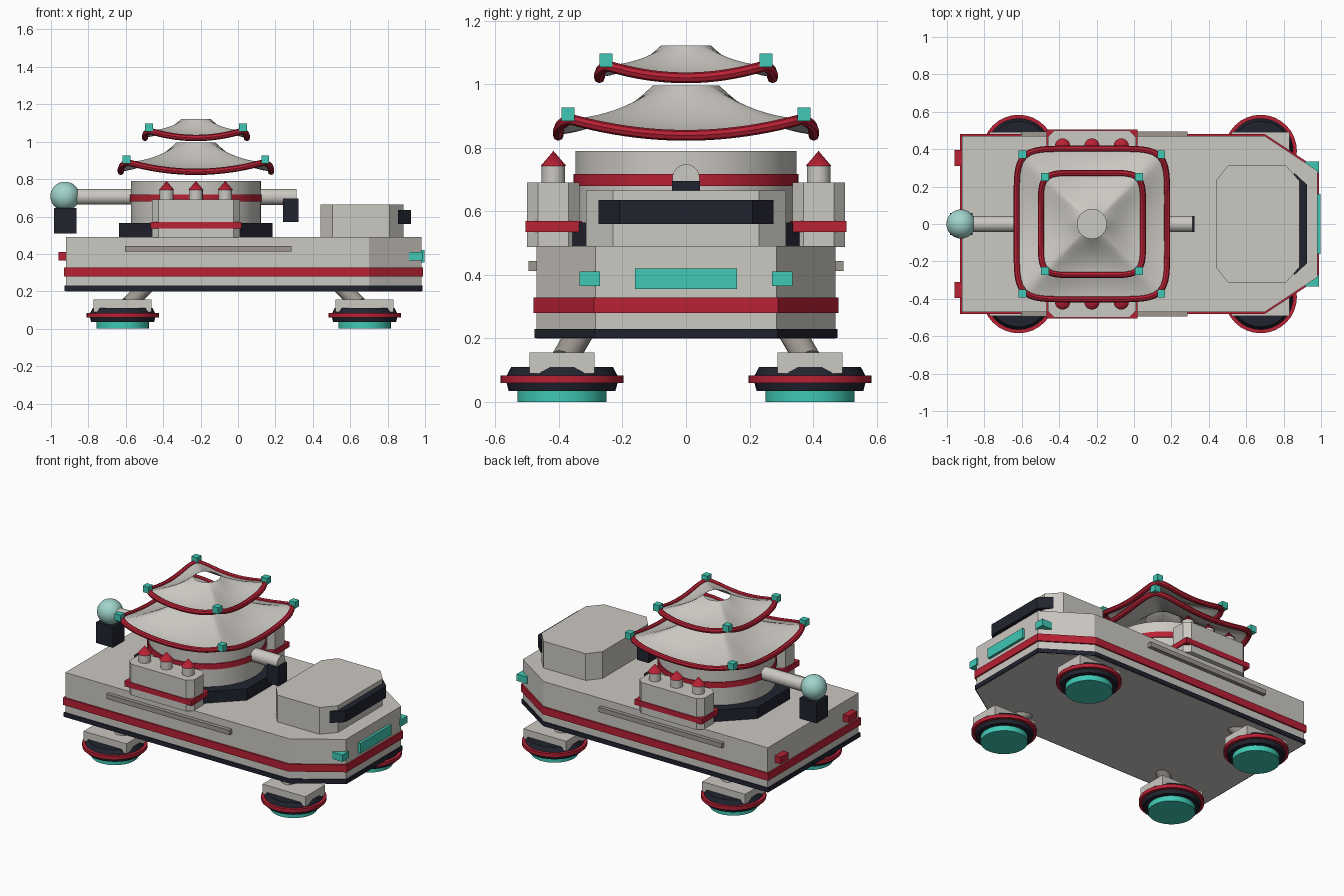
import bpy, bmesh, math
from mathutils import Vector

cube = bpy.data.objects.get("Cube")
if cube:
    bpy.data.objects.remove(cube, do_unlink=True)


def material(name, rgb):
    m = bpy.data.materials.new(name)
    m.use_nodes = True
    m.diffuse_color = (*rgb, 1)
    m.node_tree.nodes["Principled BSDF"].inputs["Base Color"].default_value = (*rgb, 1)
    return m


GREY = material("warm grey", (0.6, 0.58, 0.54))
MID = material("mid grey", (0.34, 0.31, 0.28))
RED = material("red", (0.48, 0.015, 0.035))
DARK = material("dark navy", (0.015, 0.017, 0.028))
TEAL = material("teal", (0.05, 0.58, 0.46))
PALE = material("pale teal", (0.35, 0.66, 0.6))


def finish(obj, name, mat, smooth=False):
    obj.name = name
    obj.data.materials.append(mat)
    if smooth:
        bpy.ops.object.select_all(action='DESELECT')
        obj.select_set(True)
        bpy.context.view_layer.objects.active = obj
        bpy.ops.object.shade_smooth_by_angle(angle=math.radians(40))
    return obj


def mesh_object(name, bm, mat, smooth=False):
    me = bpy.data.meshes.new(name)
    bm.to_mesh(me)
    bm.free()
    obj = bpy.data.objects.new(name, me)
    bpy.context.collection.objects.link(obj)
    return finish(obj, name, mat, smooth)


def prism(name, outline, z0, z1, mat):
    """Extrude a flat outline from z0 to z1."""
    bm = bmesh.new()
    face = bm.faces.new([bm.verts.new((x, y, z0)) for x, y in outline])
    ext = bmesh.ops.extrude_face_region(bm, geom=[face])
    tops = [v for v in ext["geom"] if isinstance(v, bmesh.types.BMVert)]
    bmesh.ops.translate(bm, verts=tops, vec=(0, 0, z1 - z0))
    bmesh.ops.recalc_face_normals(bm, faces=bm.faces)
    return mesh_object(name, bm, mat)


def box(name, x, y, z, mat):
    """Box from (min, max) pairs."""
    return prism(name, [(x[0], y[0]), (x[1], y[0]), (x[1], y[1]), (x[0], y[1])], *z, mat)


def mirrored(half):
    """Close an outline given on the +y side, listed along +x."""
    return half + [(x, -y) for x, y in reversed(half)]


def rod(name, a, b, r1, r2, mat, sides=24, smooth=True):
    """Cylinder or cone between two points."""
    a, b = Vector(a), Vector(b)
    d = b - a
    bpy.ops.mesh.primitive_cone_add(vertices=sides, radius1=r1, radius2=r2, depth=d.length,
                                    location=(a + b) / 2,
                                    rotation=d.to_track_quat('Z', 'Y').to_euler())
    return finish(bpy.context.object, name, mat, smooth)


# Hull with chamfered nose and two trim bands
def hull_outline(g):
    return mirrored([(-0.92 - g, 0.47 + g), (0.7, 0.47 + g), (0.98 + g, 0.285 + g / 2)])


prism("hull", hull_outline(0), 0.2, 0.49, GREY)
prism("lower_trim", hull_outline(0.007), 0.202, 0.23, DARK)
prism("red_trim", hull_outline(0.01), 0.28, 0.328, RED)

# Cabin and wraparound windscreen
prism("cabin", mirrored([(0.44, 0.235), (0.505, 0.315), (0.81, 0.315), (0.885, 0.23)]),
      0.485, 0.665, GREY)
prism("windscreen", mirrored([(0.855, 0.275), (0.925, 0.21)]), 0.56, 0.635, DARK)

# Lights and side rails
box("front_light", (0.97, 0.997), (-0.16, 0.16), (0.355, 0.42), TEAL)
for side, s in (("left", 1), ("right", -1)):
    def span(a, b):
        return tuple(sorted((s * a, s * b)))
    box("corner_light_" + side, (0.915, 0.99), span(0.27, 0.335), (0.365, 0.41), TEAL)
    box("tail_light_" + side, (-0.96, -0.91), span(0.31, 0.395), (0.365, 0.41), RED)
    box("side_rail_" + side, (-0.605, 0.285), span(0.46, 0.495), (0.412, 0.443), MID)

# Turret
CX = -0.225
R = 0.41 / math.cos(math.pi / 8)
prism("turret_collar", [(CX + R * math.cos((k + 0.5) * math.pi / 4),
                         R * math.sin((k + 0.5) * math.pi / 4)) for k in range(8)],
      0.485, 0.565, DARK)
rod("turret_body", (CX, 0, 0.49), (CX, 0, 0.79), 0.348, 0.348, GREY, 48)
rod("turret_band", (CX, 0, 0.68), (CX, 0, 0.717), 0.354, 0.354, RED, 48)

# Front barrel and rear sensor arm
BZ = 0.705
rod("barrel", (CX, 0, BZ), (0.312, 0, BZ), 0.043, 0.043, GREY)
box("muzzle_block", (0.24, 0.323), (-0.044, 0.044), (0.57, 0.695), DARK)
rod("rear_arm", (CX, 0, BZ), (-0.925, 0, BZ), 0.042, 0.042, GREY)
bpy.ops.mesh.primitive_uv_sphere_add(segments=32, ring_count=16, radius=0.078,
                                     location=(-0.925, 0, 0.708))
finish(bpy.context.object, "sensor_ball", PALE, True)
box("sensor_block", (-0.985, -0.863), (-0.06, 0.06), (0.51, 0.645), DARK)

# Missile pods on both sides
for side, s in (("left", 1), ("right", -1)):
    hx, c, yi, yo = 0.235, 0.035, 0.335, 0.5
    half = [(hx, yi + c), (hx, yo - c), (hx - c, yo)]
    pod = [(hx - c, yi)] + half
    pod += [(-x, y) for x, y in reversed(pod)]
    prism("pod_" + side, [(CX + x, s * y) for x, y in pod], 0.487, 0.69, GREY)
    ys = sorted((s * 0.328, s * 0.505))
    box("pod_band_" + side, (CX - 0.243, CX + 0.243), ys, (0.535, 0.57), RED)
    for k in (-1, 0, 1):
        x, y = CX + k * 0.157, s * 0.417
        rod("missile_body_" + side, (x, y, 0.68), (x, y, 0.742), 0.037, 0.037, GREY, 16)
        rod("missile_tip_" + side, (x, y, 0.742), (x, y, 0.79), 0.041, 0, RED, 16)


# Pagoda roofs: open-topped shell from a round neck to an upswept square rim
def roof(name, half, neck, z_top, z_mid, rise, cube_z):
    n, rings, power = 96, 10, 6.6

    def rim(k):
        a = 2 * math.pi * k / n
        c, s = math.cos(a), math.sin(a)
        r = half / (abs(c) ** power + abs(s) ** power) ** (1 / power)
        u = min(abs(c), abs(s)) * r / (0.9 * half)
        return Vector((r * c, r * s, z_mid + rise * u * u)), Vector((neck * c, neck * s, z_top))

    bm = bmesh.new()
    grid = []
    for j in range(rings + 1):
        t = j / rings
        row = []
        for k in range(n):
            outer, inner = rim(k)
            p = inner.lerp(outer, t)
            p.z = outer.z + (z_top - outer.z) * (1 - t) ** 1.9
            row.append(bm.verts.new((p.x + CX, p.y, p.z)))
        grid.append(row)
    for j in range(rings):
        for k in range(n):
            m = (k + 1) % n
            bm.faces.new((grid[j][k], grid[j + 1][k], grid[j + 1][m], grid[j][m]))
    mesh_object(name, bm, GREY, True)

    # Red tube along the rim
    cu = bpy.data.curves.new(name + "_rim", 'CURVE')
    cu.dimensions = '3D'
    cu.bevel_depth = 0.017
    cu.bevel_resolution = 2
    sp = cu.splines.new('POLY')
    sp.points.add(n - 1)
    sp.use_cyclic_u = True
    for k in range(n):
        p = rim(k)[0]
        sp.points[k].co = (p.x * 0.98 + CX, p.y * 0.98, p.z - 0.003, 1)
    obj = bpy.data.objects.new(name + "_rim", cu)
    bpy.context.collection.objects.link(obj)
    bpy.ops.object.select_all(action='DESELECT')
    obj.select_set(True)
    bpy.context.view_layer.objects.active = obj
    bpy.ops.object.convert(target='MESH')
    finish(bpy.context.object, name + "_rim", RED, True)

    # Corner lanterns
    q, e = half * 0.905, 0.021
    for sx in (-1, 1):
        for sy in (-1, 1):
            x, y = CX + sx * q, sy * q
            box(name + "_lantern", (x - e, x + e), (y - e, y + e),
                (cube_z - e, cube_z + e), TEAL)


roof("lower_roof", 0.41, 0.105, 0.995, 0.842, 0.05, 0.905)
roof("upper_roof", 0.278, 0.078, 1.122, 1.023, 0.037, 1.075)

# Four hover pads with leaning struts
for cx, lean in ((-0.617, 1), (0.677, -1)):
    for s in (1, -1):
        y = s * 0.39

        def disc(name, z0, z1, r0, r1, mat):
            rod(name, (cx, y, z0), (cx, y, z1), r0, r1, mat, 32)
        disc("pad_glow", 0, 0.04, 0.14, 0.14, TEAL)
        disc("pad_lower", 0.035, 0.065, 0.168, 0.176, DARK)
        disc("pad_ring", 0.06, 0.083, 0.194, 0.194, RED)
        disc("pad_upper", 0.08, 0.11, 0.176, 0.16, DARK)
        box("pad_housing", (cx - 0.155, cx + 0.155), (y - 0.102, y + 0.102), (0.09, 0.155), GREY)
        rod("pad_strut", (cx + lean * 0.03, s * 0.385, 0.13),
            (cx + lean * 0.15, s * 0.315, 0.25), 0.042, 0.042, MID, 16)
